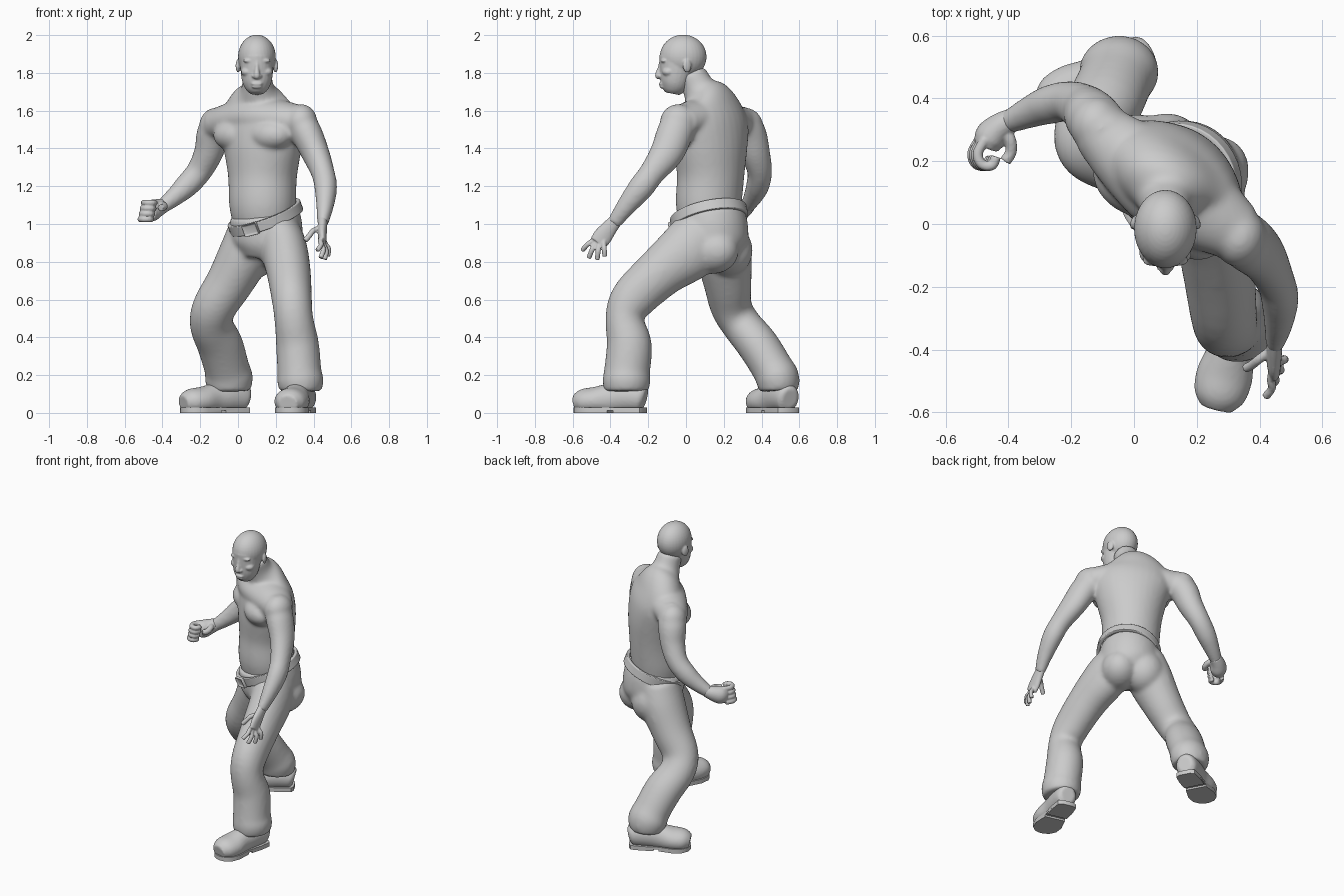
import bpy
import bmesh
from math import cos, sin, pi, radians
from mathutils import Vector, Matrix

default_cube = bpy.data.objects.get("Cube")
if default_cube:
    bpy.data.objects.remove(default_cube)

grey = bpy.data.materials.new("plain_grey")
grey.use_nodes = True
COLOUR = (0.6, 0.6, 0.6, 1)
grey.diffuse_color = COLOUR
grey.node_tree.nodes["Principled BSDF"].inputs["Base Color"].default_value = COLOUR

TURN = Matrix.Rotation(radians(-37), 3, "Z")   # chest is turned to its right
LEFT = TURN @ Vector((1, 0, 0))
FRONT = TURN @ Vector((0, -1, 0))


def spline(rings, steps=4):
    """Smooth the listed rings into a denser series."""
    rings = [Vector(r) for r in rings]
    ext = [rings[0] * 2 - rings[1]] + rings + [rings[-1] * 2 - rings[-2]]
    out = []
    for a, b, c, d in zip(ext, ext[1:], ext[2:], ext[3:]):
        for i in range(steps):
            t = i / steps
            out.append((b * 2 + (c - a) * t + (a * 2 - b * 5 + c * 4 - d) * t * t
                        + (b * 3 - a - c * 3 + d) * t ** 3) / 2)
    return out + [rings[-1]]


def loft(bm, rings, side=(1, 0, 0), segments=24, floor=None, caps=True):
    """Elliptical tube through rings of x, y, z, half width, half depth."""
    rings = spline(rings)
    centres = [Vector(r[:3]) for r in rings]
    loops = []
    for i, ring in enumerate(rings):
        axis = (centres[min(i + 1, len(rings) - 1)] - centres[max(i - 1, 0)]).normalized()
        u = Vector(side)
        u = (u - axis * u.dot(axis)).normalized()
        v = axis.cross(u)
        loop = []
        for k in range(segments):
            angle = 2 * pi * k / segments
            p = centres[i] + u * ring[3] * cos(angle) + v * ring[4] * sin(angle)
            if floor is not None:
                p.z = max(p.z, floor)
            loop.append(bm.verts.new(p))
        loops.append(loop)
    for low, high in zip(loops, loops[1:]):
        for k in range(segments):
            n = (k + 1) % segments
            bm.faces.new((low[k], low[n], high[n], high[k]))
    if caps:
        bm.faces.new(loops[0][::-1])
        bm.faces.new(loops[-1])


def ball(bm, centre, size, turn=None):
    """Ellipsoid blended into a part."""
    turn = turn.to_4x4() if turn else Matrix()
    matrix = Matrix.Translation(centre) @ turn @ Matrix.Diagonal((*size, 1))
    bmesh.ops.create_uvsphere(bm, u_segments=32, v_segments=20, radius=1, matrix=matrix)


def finger(bm, points, radius):
    loft(bm, [(*p, radius, radius) for p in points], side=(0.3, 0.5, 0.8), segments=10)


def finish(name, bm, voxel=None, smooth=4):
    """Turn the bmesh into an object, fusing its pieces when a voxel size is given."""
    bmesh.ops.recalc_face_normals(bm, faces=bm.faces)
    mesh = bpy.data.meshes.new(name)
    bm.to_mesh(mesh)
    bm.free()
    obj = bpy.data.objects.new(name, mesh)
    bpy.context.collection.objects.link(obj)
    mesh.materials.append(grey)
    mesh.polygons.foreach_set("use_smooth", [True] * len(mesh.polygons))
    if voxel:
        fuse = obj.modifiers.new("fuse", "REMESH")
        fuse.mode, fuse.voxel_size, fuse.use_smooth_shade = "VOXEL", voxel, True
        relax = obj.modifiers.new("relax", "SMOOTH")
        relax.factor, relax.iterations = 0.5, smooth
    return obj


# Bare upper body with neck, shoulder yoke and arms
bm = bmesh.new()
loft(bm, [(.14, .13, .98, .16, .15), (.13, .12, 1.1, .18, .17), (.13, .13, 1.25, .188, .172),
          (.13, .13, 1.4, .222, .177), (.125, .13, 1.52, .25, .165), (.115, .125, 1.6, .23, .14),
          (.11, .11, 1.66, .165, .12), (.105, .07, 1.715, .09, .09), (.1, .03, 1.8, .075, .075)],
     side=LEFT, segments=32)
loft(bm, [(-.12, .305, 1.525, .085, .09), (-.01, .21, 1.55, .1, .125), (.11, .12, 1.565, .11, .15),
          (.23, .04, 1.555, .1, .13), (.335, -.03, 1.54, .085, .095)], side=(0, 0, 1))
chest = Vector((.13, .13, 1.47))
for sign in (-1, 1):
    ball(bm, chest + FRONT * .085 + LEFT * .115 * sign, (.13, .095, .085), TURN)     # pectoral
ball(bm, (.335, -.04, 1.54), (.085, .098, .095))
ball(bm, (-.12, .315, 1.52), (.085, .092, .095))
loft(bm, [(.29, 0, 1.56, .08, .09), (.35, -.05, 1.5, .085, .097), (.408, -.1, 1.38, .074, .09),
          (.45, -.18, 1.27, .062, .069), (.465, -.24, 1.19, .06, .068), (.46, -.32, 1.09, .046, .052),
          (.448, -.385, 1.0, .029, .038)])
loft(bm, [(-.07, .27, 1.56, .08, .08), (-.125, .33, 1.49, .09, .09), (-.155, .365, 1.38, .08, .078),
          (-.205, .39, 1.28, .066, .068), (-.27, .38, 1.205, .062, .064), (-.335, .355, 1.145, .051, .051),
          (-.41, .32, 1.085, .035, .038)], side=(0, 1, 0))
finish("upper_body", bm, .01, 14)

# Open left hand
bm = bmesh.new()
loft(bm, [(.449, -.37, 1.02, .025, .035), (.447, -.405, .98, .025, .042), (.446, -.44, .935, .023, .05),
          (.448, -.465, .9, .019, .047)])
for knuckle, tip in (((.437, -.495, .91), (.42, -.55, .86)), ((.443, -.48, .895), (.437, -.515, .82)),
                     ((.453, -.46, .89), (.458, -.47, .812)), ((.46, -.435, .9), (.475, -.43, .828))):
    middle = (Vector(knuckle) + Vector(tip)) / 2 + Vector((.012, 0, .005))
    finger(bm, [(.448, -.425, .95), knuckle, middle, tip], .0135)
finger(bm, [(.44, -.4, .98), (.4, -.43, .965), (.375, -.45, .935), (.355, -.46, .912)], .015)
finish("left_hand", bm, .005, 2)

# Clenched right hand, fingers stacked and curled
bm = bmesh.new()
loft(bm, [(-.385, .335, 1.1, .036, .036), (-.425, .31, 1.085, .048, .045), (-.455, .28, 1.072, .057, .052),
          (-.472, .25, 1.066, .05, .042)], side=(0, 0, 1))
for i in range(4):
    z, x = 1.112 - .029 * i, -.006 * i
    finger(bm, [(-.475 + x, .27, z), (-.498 + x, .225, z), (-.485 + x, .19, z),
                (-.452 + x, .187, z), (-.44 + x, .215, z)], .0165)
finger(bm, [(-.42, .31, 1.1), (-.395, .27, 1.1), (-.392, .23, 1.09), (-.41, .2, 1.085)], .019)
finish("right_fist", bm, .005, 2)

# Shaven head with blended features
bm = bmesh.new()
ball(bm, (.1, -.015, 1.885), (.1, .124, .117))
loft(bm, [(.1, -.04, 1.88, .09, .102), (.1, -.05, 1.8, .085, .09), (.1, -.06, 1.745, .075, .077),
          (.1, -.068, 1.71, .056, .059), (.1, -.072, 1.69, .034, .038)])
loft(bm, [(.1, -.128, 1.86, .011, .014), (.1, -.137, 1.82, .012, .015), (.1, -.148, 1.787, .017, .017),
          (.1, -.138, 1.772, .014, .012)])
ball(bm, (.1, -.13, 1.742), (.03, .014, .009))        # upper lip
ball(bm, (.1, -.126, 1.726), (.027, .014, .009))      # lower lip
for sign in (-1, 1):
    def place(x, y, z):
        return (.1 + x * sign, y, z)
    ball(bm, place(.038, -.117, 1.864), (.036, .018, .011))    # brow
    ball(bm, place(.038, -.111, 1.838), (.017, .015, .009))    # eye
    ball(bm, place(.05, -.092, 1.805), (.034, .034, .024))     # cheekbone
    ball(bm, place(.016, -.137, 1.783), (.012, .013, .01))     # nostril
    ball(bm, place(.099, .006, 1.837), (.012, .024, .036), Matrix.Rotation(radians(20 * sign), 3, "Z"))
finish("head", bm, .005, 7)

# Trousers: hips, seat and two bent legs
bm = bmesh.new()
hips = Vector((.5, -.25, 0)) + LEFT * .5
loft(bm, [(.14, .125, 1.06, .182, .188), (.15, .135, .98, .19, .195), (.15, .14, .9, .185, .19),
          (.14, .15, .83, .14, .15)], side=hips, segments=32)
ball(bm, (.235, .14, .86), (.12, .15, .125), TURN)
ball(bm, (.1, .22, .86), (.13, .135, .14), TURN)
loft(bm, [(.19, .1, .97, .13, .15), (.24, .025, .87, .125, .165), (.268, -.13, .748, .117, .135),
          (.285, -.28, .605, .107, .12), (.295, -.325, .5, .103, .102), (.315, -.3, .36, .114, .12),
          (.325, -.312, .22, .117, .122), (.33, -.315, .17, .124, .127), (.33, -.315, .115, .112, .119)])
loft(bm, [(.08, .18, .97, .13, .14), (.035, .2, .84, .138, .148), (-.045, .22, .69, .125, .128),
          (-.125, .24, .56, .116, .11), (-.14, .295, .465, .115, .105), (-.095, .38, .36, .122, .11),
          (-.06, .455, .24, .12, .11), (-.048, .485, .18, .128, .116), (-.045, .49, .115, .112, .104)])
finish("trousers", bm, .012, 12)

# Belt tilted with the hips
belt_axis = Vector((-.33, -.18, .93)).normalized()
belt_centre = Vector((.145, .122, 1.035))
bm = bmesh.new()
loft(bm, [(*(belt_centre + belt_axis * h), .19, .198) for h in (-.028, 0, .028)],
     side=hips, segments=40, caps=False)
belt = finish("belt", bm)
thick = belt.modifiers.new("thickness", "SOLIDIFY")
thick.thickness, thick.offset = .022, 0
edge = belt.modifiers.new("soft_edge", "BEVEL")
edge.width, edge.segments = .004, 2

# Buckle: plate with a sunken centre
bm = bmesh.new()
outward = Vector((-.45, -.89, 0))
outward = (outward - belt_axis * outward.dot(belt_axis)).normalized()
basis = Matrix((belt_axis.cross(outward), outward, belt_axis)).transposed().to_4x4()
spot = Matrix.Translation(belt_centre + outward * .212) @ basis
bmesh.ops.create_cube(bm, size=1, matrix=spot @ Matrix.Diagonal((.085, .024, .065, 1)))
bm.normal_update()
face = max(bm.faces, key=lambda f: abs(f.normal.dot(outward)) + f.calc_center_median().dot(outward))
bmesh.ops.inset_region(bm, faces=[face], thickness=.014)
bmesh.ops.translate(bm, verts=face.verts, vec=outward * -.012)
buckle = finish("belt_buckle", bm)
edge = buckle.modifiers.new("soft_edge", "BEVEL")
edge.width, edge.segments = .004, 2

# Rounded boots with separate soles and heels
OUTLINE = [(-.19, .035), (-.175, .062), (-.1, .07), (0, .068), (.09, .088), (.15, .08), (.185, .05), (.198, .015)]


def slab(bm, outline, low, high, to_world):
    points = outline + [(t, -w) for t, w in reversed(outline)]
    face = bm.faces.new([bm.verts.new(to_world(w, t, low)) for t, w in points])
    top = bmesh.ops.extrude_face_region(bm, geom=[face])["geom"]
    bmesh.ops.translate(bm, verts=[v for v in top if isinstance(v, bmesh.types.BMVert)],
                        vec=(0, 0, high - low))


def boot(name, centre, heading):
    ahead = Vector(heading).normalized()
    across = Vector((-ahead.y, ahead.x, 0))

    def to_world(w, t, z):
        return Vector((*centre, z)) + across * w + ahead * t
    bm = bmesh.new()
    rings = [(-.19, .075, .045, .052), (-.165, .08, .066, .075), (-.08, .085, .073, .085),
             (0, .075, .074, .082), (.08, .064, .09, .074), (.15, .058, .083, .068), (.193, .05, .052, .045)]
    loft(bm, [(*to_world(0, t, z), w, h) for t, z, w, h in rings], side=across, floor=.018)
    finish(name, bm, .008, 4)
    bm = bmesh.new()
    slab(bm, OUTLINE, .012, .028, to_world)
    slab(bm, OUTLINE[:3] + [(-.03, .066)], 0, .024, to_world)
    slab(bm, OUTLINE[3:], 0, .024, to_world)
    sole = finish(name + "_sole", bm)
    bpy.context.view_layer.objects.active = sole
    sole.select_set(True)
    bpy.ops.object.shade_smooth_by_angle(angle=radians(40))
    sole.select_set(False)


boot("left_boot", (.31, -.4), (-.25, -.97, 0))
boot("right_boot", (-.12, .46), (-.88, -.47, 0))
